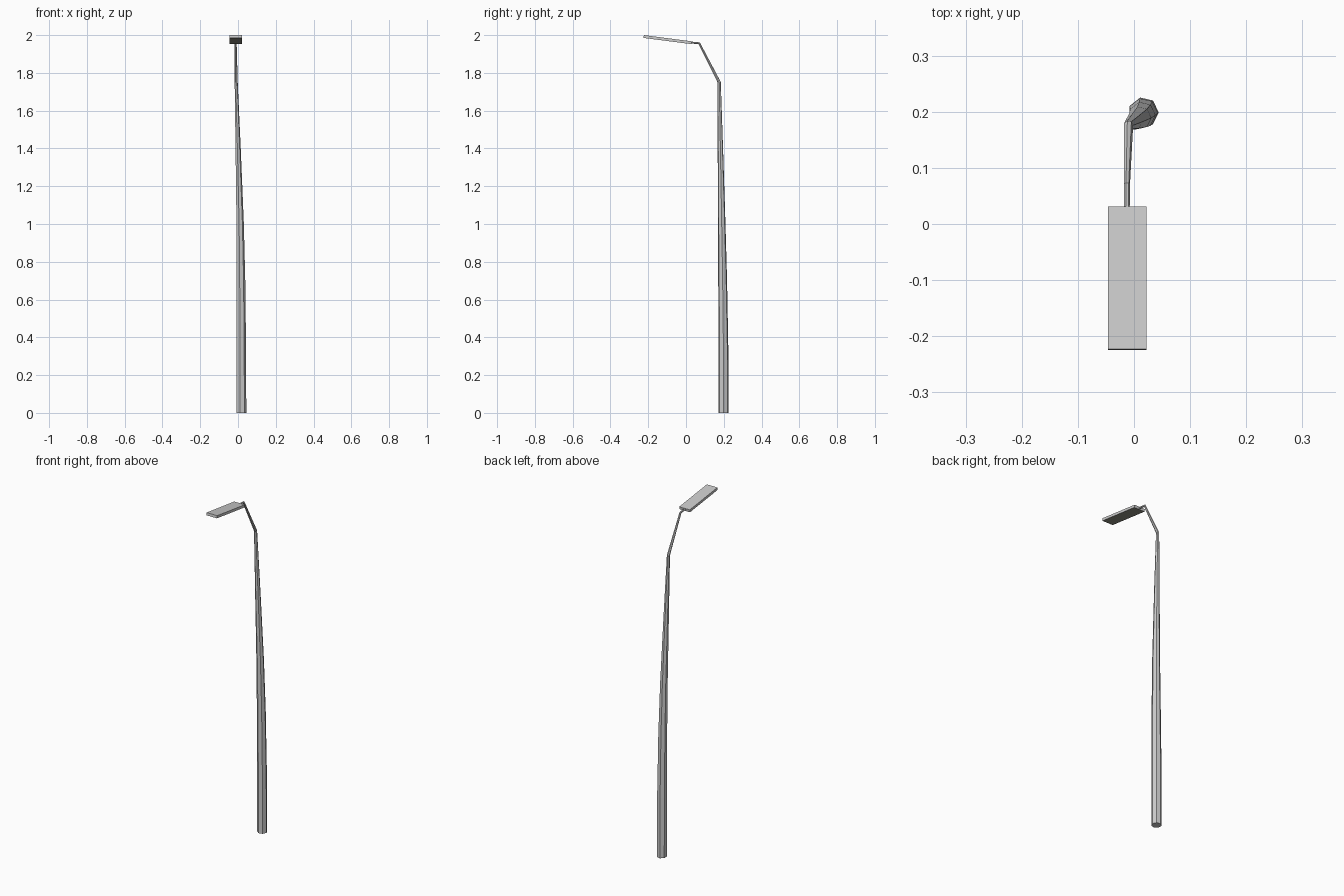
import bpy, bmesh, math
from mathutils import Vector, Matrix

if "Cube" in bpy.data.objects:
    bpy.data.objects.remove(bpy.data.objects["Cube"])

SIDES = 7


def new_object(name, bm):
    bmesh.ops.recalc_face_normals(bm, faces=bm.faces)
    mesh = bpy.data.meshes.new(name)
    bm.to_mesh(mesh)
    bm.free()
    obj = bpy.data.objects.new(name, mesh)
    bpy.context.collection.objects.link(obj)
    return obj


def loft(name, rings):
    """Seven-sided tube through rings of (x, y, z, radius, forward tilt)."""
    bm = bmesh.new()
    loops = []
    for x, y, z, r, tilt in rings:
        rot = Matrix.Rotation(math.radians(tilt), 3, 'X')
        loop = []
        for i in range(SIDES):
            a = 2 * math.pi * i / SIDES
            p = rot @ Vector((r * math.cos(a), r * math.sin(a), 0))
            loop.append(bm.verts.new(p + Vector((x, y, z))))
        loops.append(loop)
    for lo, hi in zip(loops, loops[1:]):
        for i in range(SIDES):
            j = (i + 1) % SIDES
            bm.faces.new((lo[i], lo[j], hi[j], hi[i]))
    bm.faces.new(loops[0])
    bm.faces.new(loops[-1])
    return new_object(name, bm)


# Tapering post that bends forward into the lamp arm
loft("post_and_arm", [
    (0.017, 0.199, 0.00, 0.027, 0),
    (0.016, 0.198, 0.35, 0.0265, 0),
    (0.0145, 0.194, 0.70, 0.024, 0),
    (0.0105, 0.189, 1.00, 0.0205, 0),
    (0.000, 0.182, 1.40, 0.0145, 0),
    (-0.010, 0.176, 1.75, 0.0085, 14),
    (-0.013, 0.070, 1.957, 0.0058, 55),
    (-0.013, 0.010, 1.962, 0.0052, 85),
])

# Flat lamp head, rising toward the front
top_front = Vector((0, -0.223, 2.0))
top_back = Vector((0, 0.031, 1.967))
along = (top_back - top_front).normalized()
up = Vector((1, 0, 0)).cross(along)
thick = Vector(up) * 0.015
bm = bmesh.new()
corners = []
for drop in (Vector(), thick):
    for x, p in ((-0.046, top_front), (0.022, top_front),
                 (0.022, top_back), (-0.046, top_back)):
        corners.append(bm.verts.new(p - drop + Vector((x, 0, 0))))
bm.faces.new(corners[:4])
lens = bm.faces.new(corners[4:])
for i in range(4):
    j = (i + 1) % 4
    bm.faces.new((corners[i], corners[j], corners[j + 4], corners[i + 4]))
# Dark lens set in the underside
bmesh.ops.inset_region(bm, faces=[lens], thickness=0.003)
lens.material_index = 1
head = new_object("lamp_head", bm)
for name, col in (("housing_grey", (0.6, 0.6, 0.6, 1)),
                  ("lens_dark", (0.3, 0.29, 0.24, 1))):
    mat = bpy.data.materials.new(name)
    mat.diffuse_color = col
    mat.use_nodes = True
    mat.node_tree.nodes["Principled BSDF"].inputs["Base Color"].default_value = mat.diffuse_color
    head.data.materials.append(mat)
